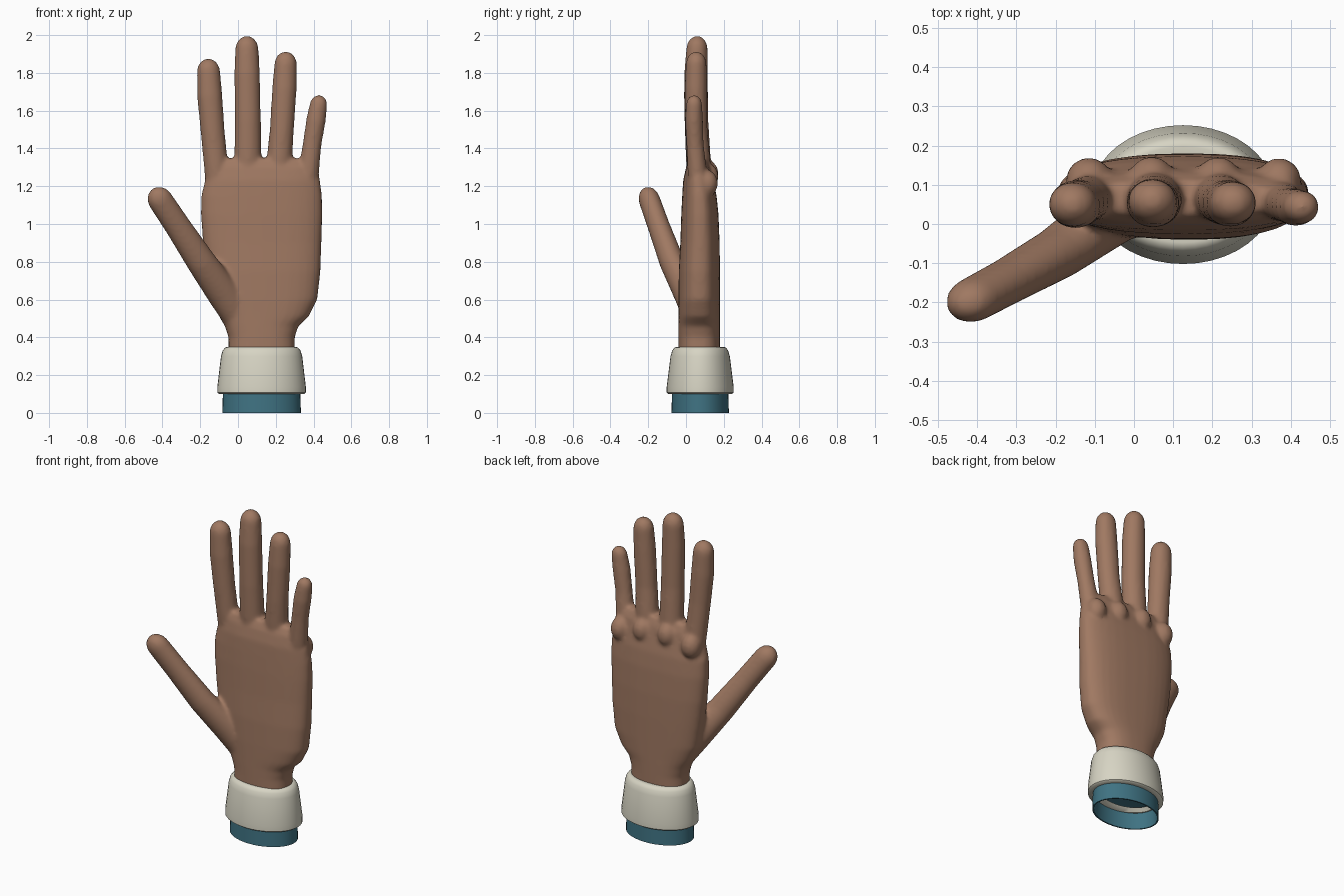
import bpy, bmesh
from math import sin, cos, pi, radians
from mathutils import Vector, Matrix

cube = bpy.data.objects.get("Cube")
if cube:
    bpy.data.objects.remove(cube, do_unlink=True)


def material(name, rgb):
    m = bpy.data.materials.new(name)
    m.use_nodes = True
    m.diffuse_color = (*rgb, 1)
    m.node_tree.nodes["Principled BSDF"].inputs["Base Color"].default_value = (*rgb, 1)
    return m


SKIN = material("brown skin", (0.35, 0.19, 0.122))
CREAM = material("cream cuff", (0.68, 0.66, 0.55))
TEAL = material("teal sleeve", (0.05, 0.17, 0.225))


def loft(bm, rings, caps=True):
    """Skin a stack of equal-length rings of points."""
    rows = [[bm.verts.new(p) for p in ring] for ring in rings]
    n = len(rows[0])
    for a, b in zip(rows, rows[1:]):
        for i in range(n):
            j = (i + 1) % n
            bm.faces.new((a[i], a[j], b[j], b[i]))
    if caps:
        bm.faces.new(rows[0][::-1])
        bm.faces.new(rows[-1])


def oval(cx, cy, z, rx, ry, power=2.0, n=32):
    def s(v):
        return abs(v) ** (2 / power) * (1 if v > 0 else -1)
    return [(cx + rx * s(cos(2 * pi * i / n)), cy + ry * s(sin(2 * pi * i / n)), z)
            for i in range(n)]


def digit(bm, path, flat=0.92, n=20):
    """Round tapered tube along (x, y, z, radius), ending in a domed tip."""
    pts = [Vector(p[:3]) for p in path]
    radii = [p[3] for p in path]
    tip, r = pts[-1], radii[-1]
    end = (pts[-1] - pts[-2]).normalized()
    for k in range(1, 7):
        a = pi / 2 * k / 6.3
        pts.append(tip + end * r * 1.15 * sin(a))
        radii.append(r * cos(a))
    rings = []
    for i, (p, r) in enumerate(zip(pts, radii)):
        t = (pts[min(i + 1, len(pts) - 1)] - pts[max(i - 1, 0)]).normalized()
        side = Vector((0, 1, 0)).cross(t).normalized()
        depth = t.cross(side)
        rings.append([p + side * r * cos(2 * pi * j / n) + depth * r * flat * sin(2 * pi * j / n)
                      for j in range(n)])
    loft(bm, rings)


def finish(bm, name, mat):
    bmesh.ops.recalc_face_normals(bm, faces=bm.faces)
    me = bpy.data.meshes.new(name)
    bm.to_mesh(me)
    bm.free()
    me.materials.append(mat)
    ob = bpy.data.objects.new(name, me)
    bpy.context.collection.objects.link(ob)
    bpy.ops.object.select_all(action='DESELECT')
    bpy.context.view_layer.objects.active = ob
    ob.select_set(True)
    bpy.ops.object.shade_smooth_by_angle(angle=radians(40))
    return ob


# Palm and wrist: height, left edge, right edge, front, back
hand = bmesh.new()
palm = [
    (0.20, -0.05, 0.30, -0.04, 0.18),
    (0.40, -0.05, 0.30, -0.04, 0.18),
    (0.46, -0.07, 0.32, -0.04, 0.18),
    (0.51, -0.10, 0.375, -0.04, 0.18),
    (0.60, -0.14, 0.42, -0.04, 0.18),
    (0.75, -0.165, 0.437, -0.038, 0.18),
    (0.90, -0.185, 0.442, -0.03, 0.178),
    (1.05, -0.197, 0.447, -0.025, 0.172),
    (1.15, -0.195, 0.445, -0.02, 0.162),
    (1.23, -0.175, 0.435, -0.015, 0.145),
    (1.30, -0.165, 0.42, 0.0, 0.13),
    (1.345, -0.13, 0.36, 0.02, 0.11),
]
loft(hand, [oval((a + b) / 2, (f + k) / 2, z, (b - a) / 2, (k - f) / 2, 2.5)
            for z, a, b, f, k in palm])

# Fingers, from index to little
digit(hand, [(-0.105, 0.075, 1.15, 0.06), (-0.118, 0.065, 1.32, 0.064),
             (-0.135, 0.055, 1.5, 0.064), (-0.15, 0.05, 1.68, 0.067),
             (-0.156, 0.05, 1.805, 0.062)])
digit(hand, [(0.05, 0.075, 1.15, 0.07), (0.052, 0.065, 1.35, 0.072),
             (0.052, 0.055, 1.55, 0.069), (0.048, 0.053, 1.8, 0.068),
             (0.047, 0.058, 1.925, 0.062)])
digit(hand, [(0.205, 0.075, 1.15, 0.065), (0.22, 0.065, 1.35, 0.068),
             (0.232, 0.055, 1.5, 0.064), (0.246, 0.052, 1.72, 0.065),
             (0.252, 0.054, 1.845, 0.06)])
digit(hand, [(0.35, 0.07, 1.12, 0.055), (0.373, 0.06, 1.27, 0.056),
             (0.392, 0.048, 1.42, 0.05), (0.413, 0.042, 1.55, 0.052),
             (0.426, 0.043, 1.63, 0.047)])

# Thumb
digit(hand, [(0.01, 0.06, 0.50, 0.085), (-0.075, 0.01, 0.63, 0.088),
             (-0.195, -0.075, 0.80, 0.078), (-0.32, -0.145, 0.99, 0.069),
             (-0.41, -0.193, 1.125, 0.067)], 0.85)

# Knuckles
for x, y, z, r in ((-0.115, 0.11, 1.235, 0.06), (0.045, 0.115, 1.265, 0.058),
                   (0.215, 0.115, 1.25, 0.057), (0.37, 0.112, 1.215, 0.057)):
    bmesh.ops.create_uvsphere(hand, u_segments=20, v_segments=12, radius=r,
                              matrix=Matrix.Translation((x, y, z)) @ Matrix.Diagonal((1, 1, 1.25, 1)))

# Fuse everything into one smooth hand
ob = finish(hand, "hand", SKIN)
fuse = ob.modifiers.new("fuse", 'REMESH')
fuse.mode = 'VOXEL'
fuse.voxel_size = 0.011
fuse.use_smooth_shade = True
relax = ob.modifiers.new("relax", 'SMOOTH')
relax.factor = 0.5
relax.iterations = 8


def band(name, mat, profile):
    """Oval band turned from (height, half width, half depth)."""
    bm = bmesh.new()
    loft(bm, [oval(0.125, 0.075, z, rx, ry, 2, 40) for z, rx, ry in profile], False)
    return bm, name, mat


# Cuff and sleeve
finish(*band("cuff", CREAM, [
    (0.12, 0.17, 0.11), (0.10, 0.19, 0.135), (0.10, 0.225, 0.168), (0.107, 0.234, 0.177),
    (0.14, 0.234, 0.177), (0.30, 0.215, 0.157), (0.33, 0.206, 0.148),
    (0.346, 0.193, 0.136), (0.35, 0.18, 0.122), (0.345, 0.15, 0.09)]))
finish(*band("sleeve", TEAL, [
    (0.13, 0.204, 0.148), (0.07, 0.206, 0.15), (0.0, 0.208, 0.152), (0.0, 0.2, 0.144),
    (0.13, 0.196, 0.14), (0.14, 0.1, 0.07), (0.14, 0.002, 0.002)]))
